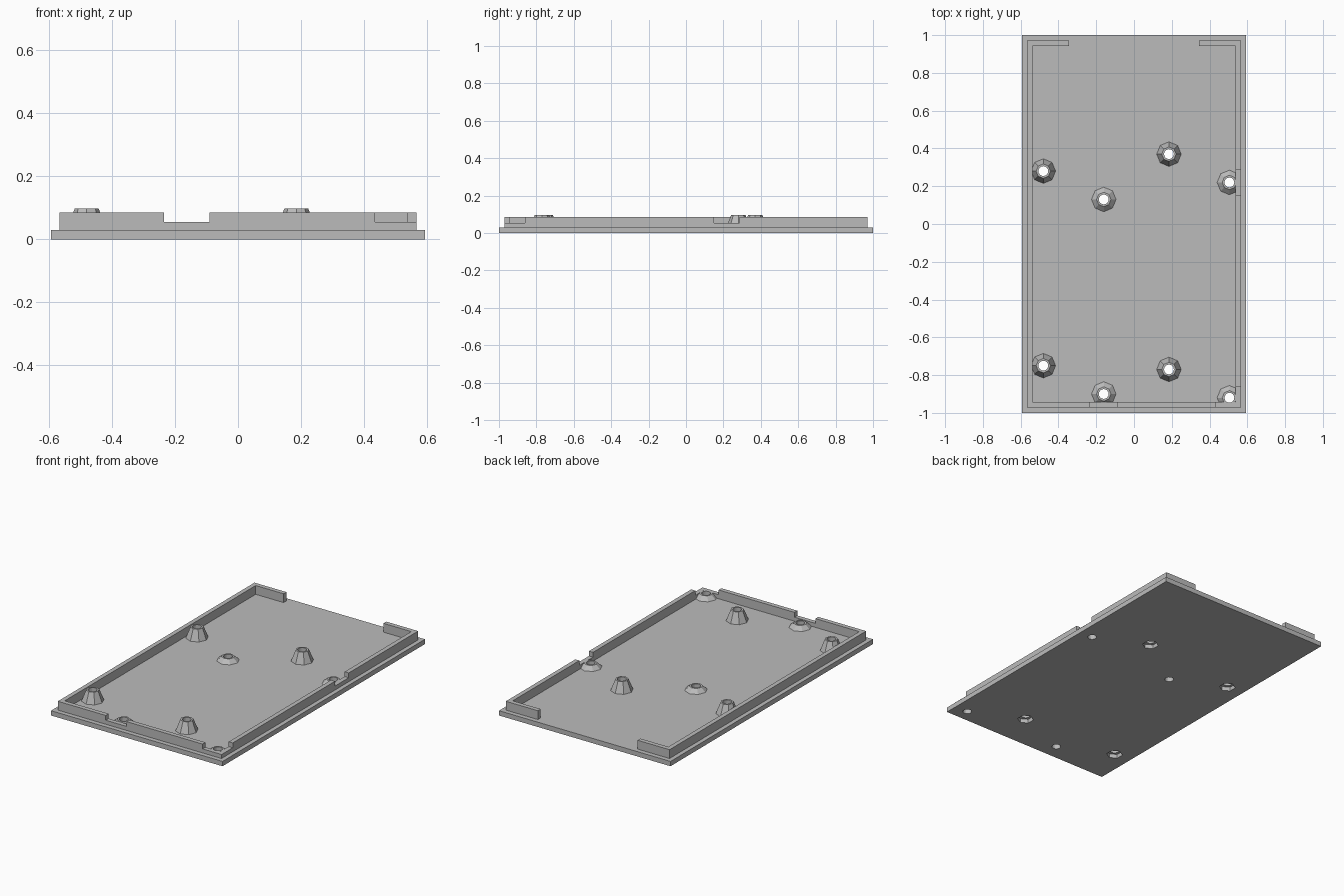
import bpy
import bmesh
import math
from mathutils import Matrix

cube = bpy.data.objects.get("Cube")
if cube:
    bpy.data.objects.remove(cube, do_unlink=True)

grey = bpy.data.materials.new("plain grey")
grey.use_nodes = True
colour = (0.5, 0.5, 0.5, 1)
grey.diffuse_color = colour
grey.node_tree.nodes["Principled BSDF"].inputs["Base Color"].default_value = colour

# Main sizes
BASE_X, BASE_Y, BASE_TOP = 0.593, 1.0, 0.03
RIM_X, RIM_Y, RIM_TOP, WALL = 0.566, 0.971, 0.085, 0.028
TAB, NOTCH_Z, POST_TOP = 0.345, 0.055, 0.097
TALL = [(-0.48, 0.28), (0.185, 0.37), (-0.48, -0.75), (0.185, -0.77)]
LOW = [(-0.16, 0.13), (0.505, 0.22), (-0.16, -0.9), (0.505, -0.92)]


def finish(name, bm, helper=False):
    bmesh.ops.recalc_face_normals(bm, faces=bm.faces)
    mesh = bpy.data.meshes.new(name)
    bm.to_mesh(mesh)
    bm.free()
    mesh.materials.append(grey)
    obj = bpy.data.objects.new(name, mesh)
    bpy.context.collection.objects.link(obj)
    if helper:
        obj.hide_render = True
        obj.hide_set(True)
    return obj


def add_box(bm, x0, x1, y0, y1, z0, z1):
    centre = Matrix.Translation(((x0 + x1) / 2, (y0 + y1) / 2, (z0 + z1) / 2))
    size = Matrix.Diagonal((x1 - x0, y1 - y0, z1 - z0, 1))
    bmesh.ops.create_cube(bm, size=1, matrix=centre @ size)


def add_cone(bm, spot, sides, r0, r1, z0, z1):
    bmesh.ops.create_cone(bm, cap_ends=True, segments=sides, radius1=r0, radius2=r1,
                          depth=z1 - z0,
                          matrix=Matrix.Translation((*spot, (z0 + z1) / 2)))


def boolean(obj, cutter, operation="DIFFERENCE"):
    mod = obj.modifiers.new(operation.lower(), "BOOLEAN")
    mod.operation = operation
    mod.solver = "EXACT"
    mod.object = cutter


def bake(obj):
    # Apply the cuts to the mesh
    graph = bpy.context.evaluated_depsgraph_get()
    mesh = bpy.data.meshes.new_from_object(obj.evaluated_get(graph))
    obj.modifiers.clear()
    obj.data = mesh


# Cutters: screw holes, nut pockets, rim notches and the rim outline
bm = bmesh.new()
for spot in TALL + LOW:
    add_cone(bm, spot, 16, 0.026, 0.026, -0.1, 0.2)
holes = finish("screw_hole_cutter", bm, True)

bm = bmesh.new()
for spot in TALL:
    add_cone(bm, spot, 6, 0.047, 0.047, -0.1, 0.025)
pockets = finish("nut_pocket_cutter", bm, True)

bm = bmesh.new()
add_box(bm, -0.235, -0.09, -1.1, -0.92, NOTCH_Z, 0.2)
add_box(bm, 0.435, 0.7, -1.1, -0.86, NOTCH_Z, 0.2)
add_box(bm, 0.5, 0.7, 0.15, 0.285, NOTCH_Z, 0.2)
notches = finish("rim_notch_cutter", bm, True)

bm = bmesh.new()
add_box(bm, -RIM_X, RIM_X, -RIM_Y, RIM_Y, -0.1, 0.2)
outline = finish("rim_outline_helper", bm, True)

# Flat base plate
bm = bmesh.new()
add_box(bm, -BASE_X, BASE_X, -BASE_Y, BASE_Y, 0, BASE_TOP)
base = finish("base_plate", bm)
boolean(base, holes)
boolean(base, pockets)

# Raised rim, open at the back between two short tabs
ix, iy = RIM_X - WALL, RIM_Y - WALL
half = [(TAB, iy), (ix, iy), (ix, -iy)]
outer = [(RIM_X, -RIM_Y), (RIM_X, RIM_Y), (TAB, RIM_Y)]
right = half[::-1] + [(TAB, RIM_Y), (RIM_X, RIM_Y), (RIM_X, -RIM_Y)]
loop = right + [(-x, y) for x, y in right[::-1]]
bm = bmesh.new()
face = bm.faces.new([bm.verts.new((x, y, BASE_TOP)) for x, y in loop])
made = bmesh.ops.extrude_face_region(bm, geom=[face])["geom"]
bmesh.ops.translate(bm, vec=(0, 0, RIM_TOP - BASE_TOP),
                    verts=[v for v in made if isinstance(v, bmesh.types.BMVert)])
rim = finish("rim_wall", bm)
boolean(rim, notches)
boolean(rim, holes)

# Eight-sided tapered screw posts
parts = [base, rim]
for label, spots, top in (("tall_post", TALL, POST_TOP), ("low_post", LOW, NOTCH_Z)):
    for number, spot in enumerate(spots, 1):
        bm = bmesh.new()
        add_cone(bm, spot, 8, 0.065, 0.038, BASE_TOP, top)
        post = finish(f"{label}_{number}", bm)
        boolean(post, outline, "INTERSECT")
        boolean(post, holes)
        parts.append(post)

bpy.context.view_layer.update()
for part in parts:
    bake(part)
for helper in (holes, pockets, notches, outline):
    bpy.data.objects.remove(helper, do_unlink=True)
